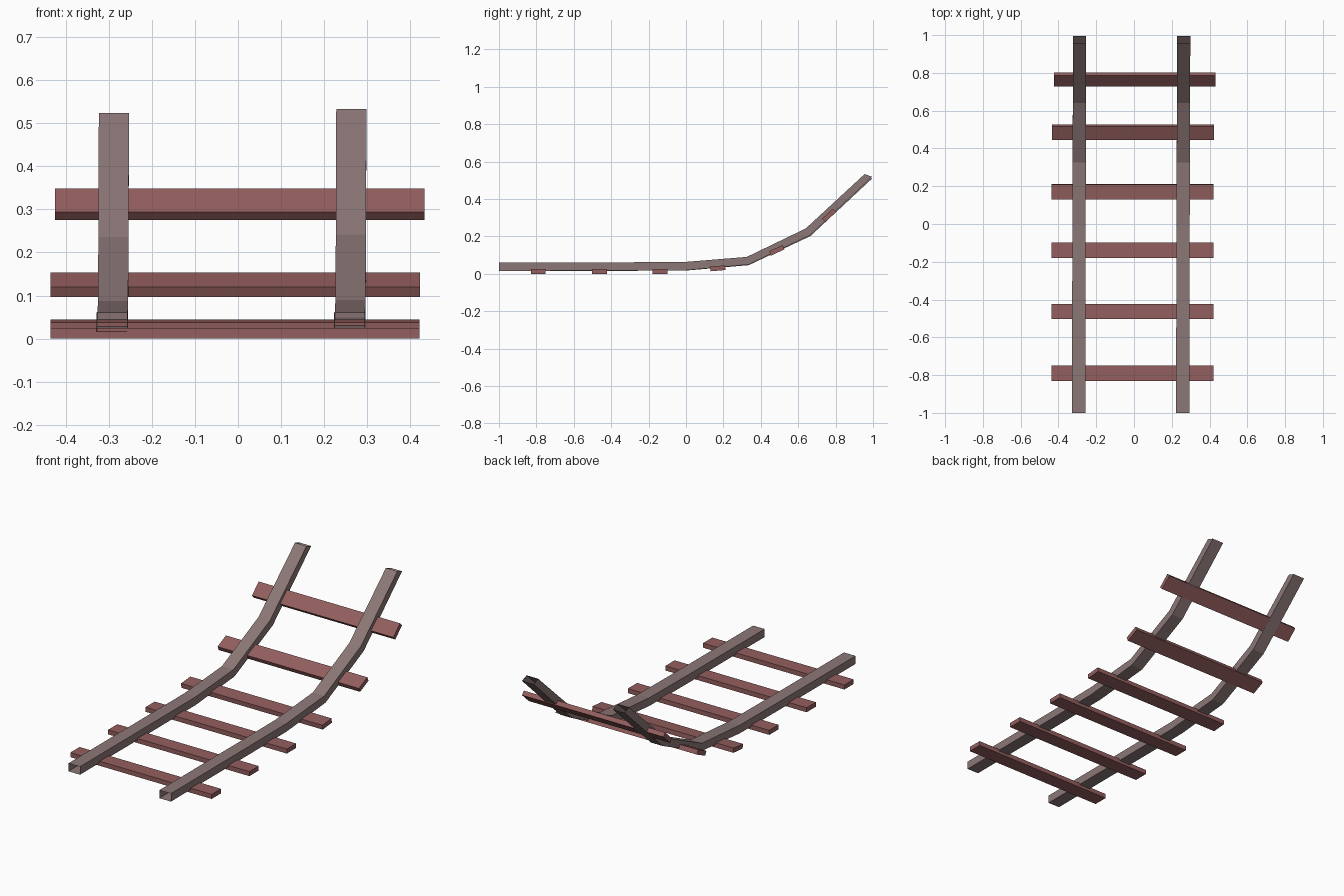
import bpy, bmesh, math

if "Cube" in bpy.data.objects:
    bpy.data.objects.remove(bpy.data.objects["Cube"])


def material(name, colour):
    m = bpy.data.materials.new(name)
    m.diffuse_color = (*colour, 1)
    m.use_nodes = True
    m.node_tree.nodes["Principled BSDF"].inputs["Base Color"].default_value = m.diffuse_color
    return m


STEEL = material("dull steel", (0.262, 0.186, 0.184))
WOOD = material("red brown wood", (0.294, 0.112, 0.112))


def finish(name, bm, mat):
    mesh = bpy.data.meshes.new(name)
    bm.to_mesh(mesh)
    bm.free()
    mesh.materials.append(mat)
    ob = bpy.data.objects.new(name, mesh)
    bpy.context.collection.objects.link(ob)
    return ob


# Side profile of the rails: (y bottom, z bottom, y top, z top)
STATIONS = [(-1.0, 0.016, -1.0, 0.060), (-0.33, 0.016, -0.33, 0.061),
            (0.0, 0.018, 0.0, 0.063), (0.335, 0.048, 0.325, 0.089),
            (0.665, 0.205, 0.64, 0.240), (0.995, 0.515, 0.955, 0.530)]


def rail(name, x, lift):
    """Square tube with open ends, bent up along the profile."""
    bm = bmesh.new()
    rings = []
    for i, (yb, zb, yt, zt) in enumerate(STATIONS):
        t = i / (len(STATIONS) - 1)
        cx, dz, w = x + 0.005 * t, lift * t * t, 0.035
        rings.append([bm.verts.new(p) for p in (
            (cx - w, yb, zb + dz), (cx + w, yb, zb + dz),
            (cx + w, yt, zt + dz), (cx - w, yt, zt + dz))])
    for a, b in zip(rings, rings[1:]):
        for k in range(4):
            j = (k + 1) % 4
            bm.faces.new((a[k], a[j], b[j], b[k]))
    bmesh.ops.recalc_face_normals(bm, faces=bm.faces)
    return finish(name, bm, STEEL)


rail("left_rail", -0.293, -0.006)
rail("right_rail", 0.258, 0.003)


def sleeper(name, y, z, tilt, x):
    """Plank tilted to follow the track."""
    bm = bmesh.new()
    bmesh.ops.create_cube(bm, size=1)
    bmesh.ops.scale(bm, vec=(0.857, 0.08, 0.025), verts=bm.verts)
    ob = finish(name, bm, WOOD)
    ob.location = (x, y, z)
    ob.rotation_euler.x = math.radians(tilt)


# Sleepers: y, z, tilt in degrees, x
for n, row in enumerate([(-0.79, 0.0125, 0, -0.007), (-0.463, 0.0125, 0, -0.007),
                         (-0.139, 0.0125, 0, -0.007), (0.17, 0.029, 5, -0.007),
                         (0.485, 0.125, 25, -0.006), (0.765, 0.312, 43, 0.004)]):
    sleeper(f"sleeper_{n + 1}", *row)
